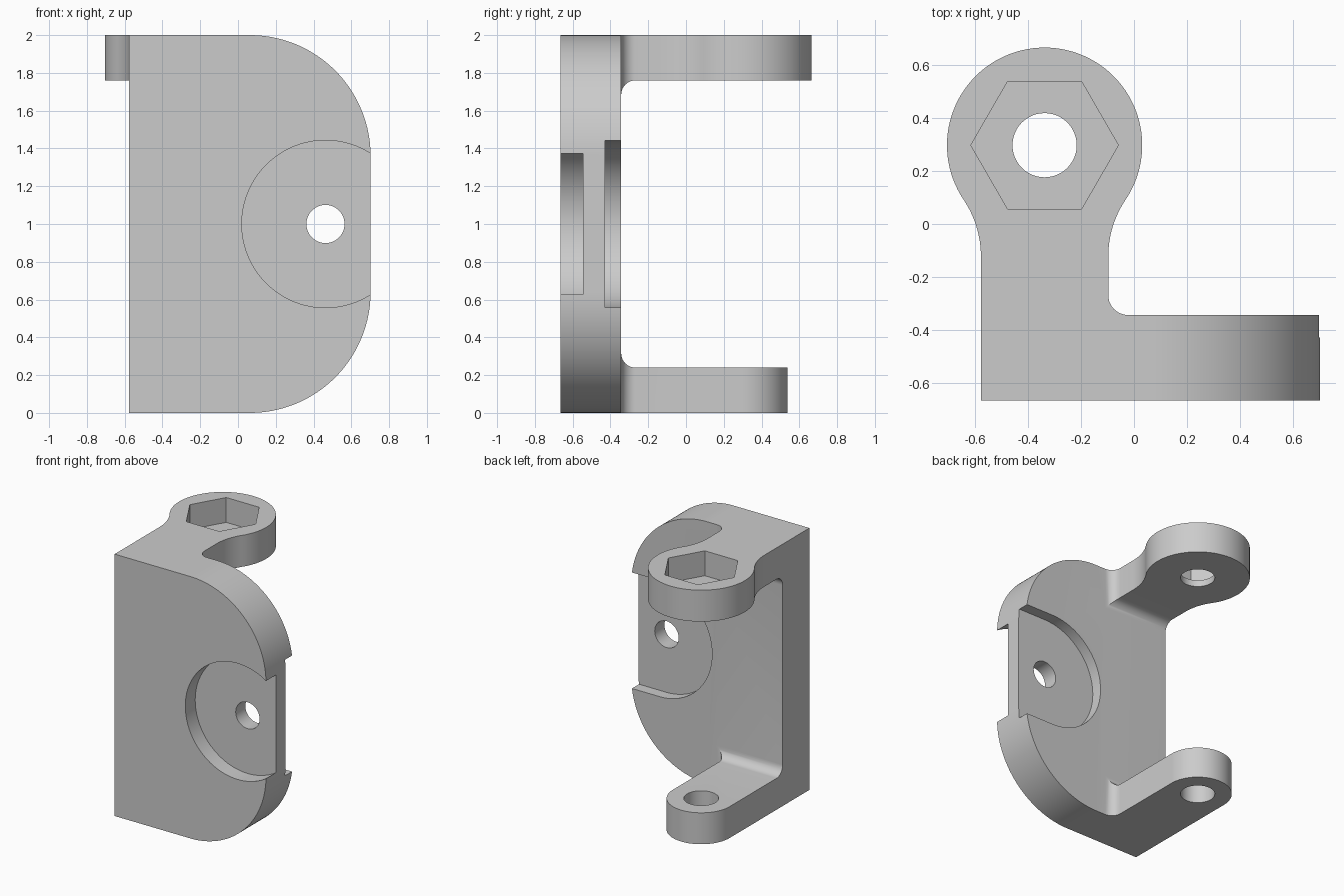
import bpy, bmesh
from math import pi, cos, sin, sqrt, atan2

if "Cube" in bpy.data.objects:
    bpy.data.objects.remove(bpy.data.objects["Cube"], do_unlink=True)

# Main dimensions
LEFT, RIGHT, HEIGHT = -0.577, 0.702, 2.0
FRONT, BACK = -0.665, -0.343
HALF, THICK = 0.24, 0.24            # arm half width and thickness
AX, AY = LEFT + HALF, 0.297         # arm hole axis
EYE, NECK = 0.368, 0.385            # upper arm eye and neck radii
FILLET = 0.075
PIVOT_X, PIVOT_Z = 0.463, 1.0
CORNER = 0.64

grey = bpy.data.materials.new("plain grey")
grey.use_nodes = True
grey.diffuse_color = (0.6, 0.6, 0.6, 1)
grey.node_tree.nodes["Principled BSDF"].inputs["Base Color"].default_value = (0.6, 0.6, 0.6, 1)


def arc(cx, cy, r, a, b, n=24):
    return [(cx + r * cos(a + (b - a) * i / n), cy + r * sin(a + (b - a) * i / n))
            for i in range(n + 1)]


def circle(cx, cy, r, n=64):
    return arc(cx, cy, r, 0, 2 * pi, n)[:-1]


def loft(name, rings):
    """Solid through a list of matching closed rings, capped at both ends."""
    bm = bmesh.new()
    loops = [[bm.verts.new(p) for p in ring] for ring in rings]
    n = len(loops[0])
    for low, high in zip(loops, loops[1:]):
        for i in range(n):
            j = (i + 1) % n
            bm.faces.new((low[i], low[j], high[j], high[i]))
    bm.faces.new(loops[0])
    bm.faces.new(loops[-1])
    bmesh.ops.recalc_face_normals(bm, faces=bm.faces)
    mesh = bpy.data.meshes.new(name)
    bm.to_mesh(mesh)
    bm.free()
    mesh.materials.append(grey)
    obj = bpy.data.objects.new(name, mesh)
    bpy.context.collection.objects.link(obj)
    return obj


def prism_z(name, outline, low, high):
    return loft(name, [[(x, y, z) for x, y in outline] for z in (low, high)])


def prism_y(name, outline, low, high):
    return loft(name, [[(x, y, z) for x, z in outline] for y in (low, high)])


def combine(target, tool, operation):
    mod = target.modifiers.new(operation.lower(), "BOOLEAN")
    mod.operation, mod.solver, mod.object = operation, "EXACT", tool
    bpy.context.view_layer.objects.active = target
    bpy.ops.object.modifier_apply(modifier=mod.name)
    bpy.data.objects.remove(tool, do_unlink=True)


def arm_fillet(name, upper):
    """Concave flare where an arm meets the plate, mitred at the corner."""
    rings = []
    steps = [-0.1] + [FILLET * (1 - cos(pi / 2 * i / 10)) for i in range(11)]
    for d in steps:
        gap = FILLET - max(d, 0)
        grow = FILLET - sqrt(max(FILLET ** 2 - gap ** 2, 0))
        x, z = AX + HALF + grow, THICK + grow
        ring = [(LEFT, 0), (x, 0), (x, z), (LEFT, z)]
        rings.append([(px, BACK + d, HEIGHT - pz if upper else pz) for px, pz in ring])
    return loft(name, rings)


# Back plate with two large rounded corners
cx = RIGHT - CORNER
body = prism_y("bracket_body",
               [(LEFT, 0)] + arc(cx, CORNER, CORNER, -pi / 2, 0, 40)
               + arc(cx, HEIGHT - CORNER, CORNER, 0, pi / 2, 40) + [(LEFT, HEIGHT)],
               FRONT, BACK)

# Lower arm with a plain rounded end
root = BACK - 0.1
lower_outline = ([(AX + HALF, root)] + arc(AX, AY, HALF, 0, pi, 48) + [(AX - HALF, root)])
lower_arm = prism_z("lower_arm", lower_outline, 0, THICK)

# Upper arm with a necked round eye
drop = sqrt((EYE + NECK) ** 2 - (HALF + NECK) ** 2)
a = atan2(drop, HALF + NECK)
side = HALF + NECK
upper_outline = ([(AX + HALF, root)]
                 + arc(AX + side, AY - drop, NECK, pi, pi - a, 16)
                 + arc(AX, AY, EYE, -a, pi + a, 72)[1:-1]
                 + arc(AX - side, AY - drop, NECK, a, 0, 16)
                 + [(AX - HALF, root)])
upper_arm = prism_z("upper_arm", upper_outline, HEIGHT - THICK, HEIGHT)

for part in (lower_arm, upper_arm,
             arm_fillet("lower_fillet", False), arm_fillet("upper_fillet", True)):
    combine(body, part, "UNION")

# Round front recess, open-ended back recess and pivot hole
rim = 0.443
back_slot = arc(PIVOT_X, PIVOT_Z, rim, pi / 2, 3 * pi / 2, 40)
back_slot += [(1, PIVOT_Z - rim), (1, PIVOT_Z + rim)]
cutters = [
    prism_y("front_recess", circle(PIVOT_X, PIVOT_Z, rim, 80), FRONT - 0.1, -0.545),
    prism_y("back_recess", back_slot, -0.428, BACK + 0.1),
    prism_y("pivot_hole", circle(PIVOT_X, PIVOT_Z, 0.101, 48), -1, 0),
    # Bolt holes and hexagonal nut pocket
    prism_z("lower_hole", circle(AX, AY, 0.121, 48), -0.1, 0.5),
    prism_z("upper_hole", circle(AX, AY, 0.121, 48), 1.5, 2.1),
    prism_z("nut_pocket", circle(AX, AY, 0.278, 6), HEIGHT - 0.19, 2.1),
]
for cutter in cutters:
    combine(body, cutter, "DIFFERENCE")

# Smooth curved walls, crisp edges
bpy.ops.object.select_all(action="DESELECT")
body.select_set(True)
bpy.context.view_layer.objects.active = body
bpy.ops.object.shade_smooth_by_angle(angle=pi / 6)
